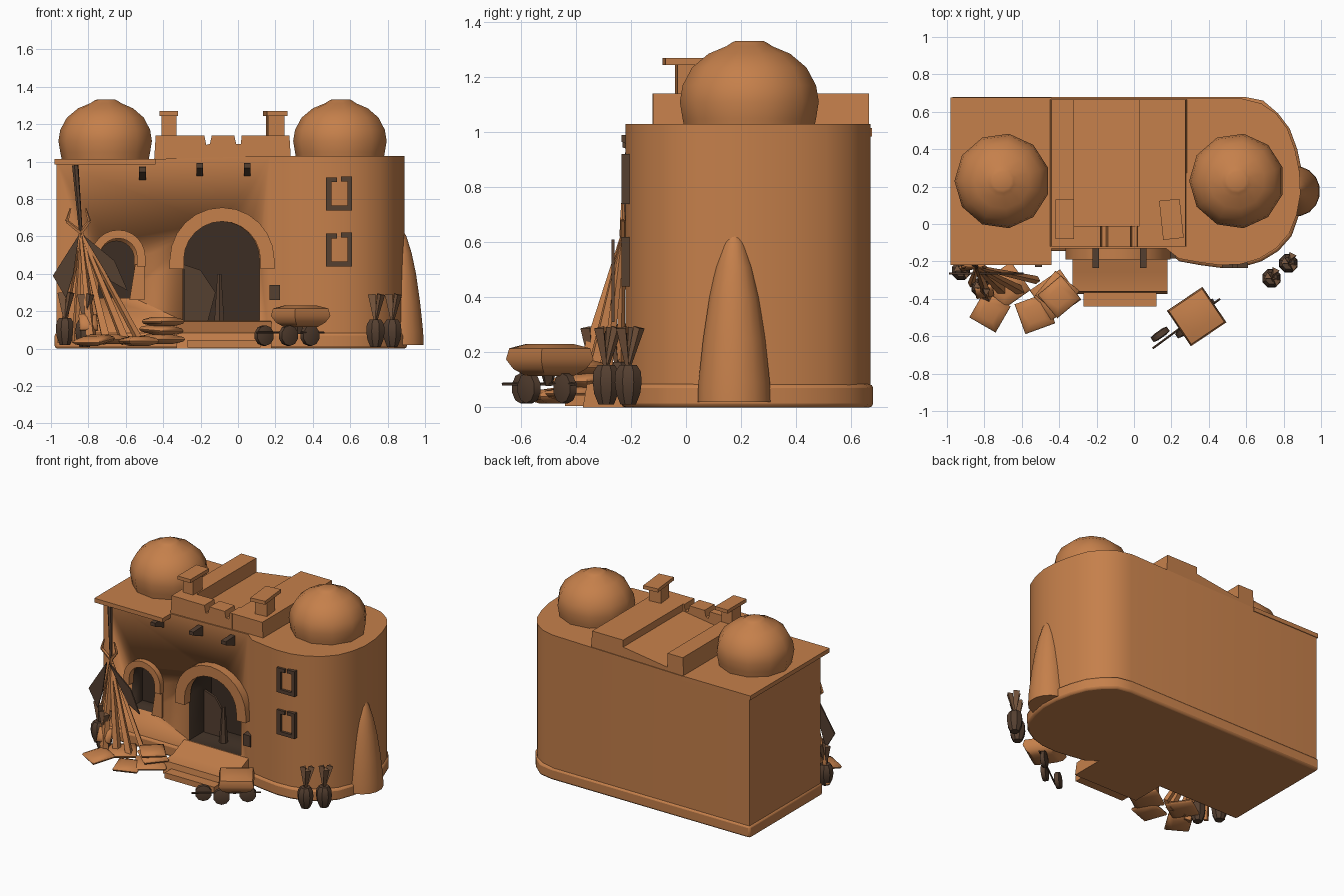
import bpy, bmesh, math
from mathutils import Vector, Matrix

if "Cube" in bpy.data.objects:
    bpy.data.objects.remove(bpy.data.objects["Cube"])

def material(name, rgb):
    m = bpy.data.materials.new(name)
    m.diffuse_color = (*rgb, 1)
    m.use_nodes = True
    m.node_tree.nodes["Principled BSDF"].inputs["Base Color"].default_value = m.diffuse_color
    return m

CLAY = material("clay", (0.56, 0.215, 0.07))
WOOD = material("dark wood", (0.09, 0.05, 0.03))
GLOOM = material("dark interior", (0.045, 0.027, 0.017))
CLOTH = material("dull cloth", (0.20, 0.10, 0.05))

def finish(name, bm, mat, angle=40):
    bmesh.ops.recalc_face_normals(bm, faces=bm.faces)
    me = bpy.data.meshes.new(name)
    bm.to_mesh(me)
    bm.free()
    me.materials.append(mat)
    ob = bpy.data.objects.new(name, me)
    bpy.context.collection.objects.link(ob)
    bpy.ops.object.select_all(action='DESELECT')
    ob.select_set(True)
    bpy.context.view_layer.objects.active = ob
    bpy.ops.object.shade_smooth_by_angle(angle=math.radians(angle))
    return ob

def box(name, lo, hi, mat, turn=0):
    lo, hi = Vector(lo), Vector(hi)
    bm = bmesh.new()
    bmesh.ops.create_cube(bm, size=1, matrix=Matrix.Translation((lo + hi) / 2)
                          @ Matrix.Rotation(math.radians(turn), 4, 'Z')
                          @ Matrix.Diagonal((*(hi - lo), 1)))
    return finish(name, bm, mat)

def prism(name, pts, a, b, axis, mat):
    """Extrude a 2D outline along z (x,y points), y (x,z points) or x (y,z points)."""
    put = {'z': lambda p, t: (p[0], p[1], t), 'y': lambda p, t: (p[0], t, p[1]),
           'x': lambda p, t: (t, p[0], p[1])}[axis]
    bm = bmesh.new()
    f = bm.faces.new([bm.verts.new(put(p, a)) for p in pts])
    ext = bmesh.ops.extrude_face_region(bm, geom=[f])['geom']
    move = Vector(put((0, 0), b)) - Vector(put((0, 0), a))
    bmesh.ops.translate(bm, vec=move, verts=[v for v in ext if isinstance(v, bmesh.types.BMVert)])
    return finish(name, bm, mat)

def lathe(name, prof, loc, n, mat, turn=0, tilt=0, scale=(1, 1, 1), angle=50):
    """Rings of (radius, height) around z, capped at both ends."""
    bm = bmesh.new()
    rings = [[bm.verts.new((r * math.cos(2 * math.pi * i / n), r * math.sin(2 * math.pi * i / n), z))
              for i in range(n)] for r, z in prof]
    for a, b in zip(rings, rings[1:]):
        for i in range(n):
            j = (i + 1) % n
            bm.faces.new((a[i], a[j], b[j], b[i]))
    bm.faces.new(rings[0])
    bm.faces.new(rings[-1])
    bm.transform(Matrix.Translation(loc) @ Matrix.Rotation(math.radians(turn), 4, 'Z')
                 @ Matrix.Rotation(math.radians(tilt), 4, 'X') @ Matrix.Diagonal((*scale, 1))
                 @ Matrix.Rotation(math.pi / n, 4, 'Z'))
    return finish(name, bm, mat, angle)

def rod(name, a, b, r1, r2, mat, n=4):
    a, b = Vector(a), Vector(b)
    bm = bmesh.new()
    bmesh.ops.create_cone(bm, cap_ends=True, segments=n, radius1=r1, radius2=r2, depth=(b - a).length,
                          matrix=Matrix.Translation((a + b) / 2)
                          @ (b - a).to_track_quat('Z', 'Y').to_matrix().to_4x4())
    return finish(name, bm, mat)

def arc(cx, cz, r, n=12):
    return [(cx + r * math.cos(math.pi * i / n), cz + r * math.sin(math.pi * i / n)) for i in range(n + 1)]

# Main walls: straight left block joined to the rounded tower
plan = [(-0.97, 0.67), (-0.97, -0.13), (0.17, -0.13), (0.24, -0.185), (0.35, -0.205), (0.46, -0.22),
        (0.57, -0.215), (0.67, -0.185), (0.76, -0.13), (0.83, -0.05), (0.87, 0.05), (0.89, 0.16),
        (0.885, 0.28), (0.86, 0.4), (0.82, 0.51), (0.76, 0.59), (0.68, 0.645), (0.58, 0.67)]
walls = prism("walls", plan, 0.02, 1.03, 'z', CLAY)
for v in walls.data.vertices:          # left roof sits slightly lower
    if v.co.z > 1 and v.co.x < -0.9:
        v.co.z = 1.0

# Flared plinth
plinth = prism("plinth", [(x * 1.015, y + 0.015 * (1 if y > 0.6 else -1 if y < 0 else 0)) for x, y in plan],
               0.0, 0.085, 'z', CLAY)
for v in plinth.data.vertices:
    v.co.x = max(v.co.x, -0.98)
    v.co.y = min(v.co.y, 0.68)
bev = plinth.modifiers.new("soft edge", 'BEVEL')
bev.width, bev.segments, bev.limit_method, bev.angle_limit = 0.015, 2, 'ANGLE', 1.0

# Door and window recesses
for nm, cx, cz, r, low, depth in (("door", -0.09, 0.475, 0.205, 0.15, 0.25),
                                  ("window", -0.65, 0.48, 0.095, 0.27, 0.12)):
    cut = prism(nm + "_cutter", [(cx - r, low), (cx + r, low)] + arc(cx, cz, r), -0.3, -0.13 + depth, 'y', GLOOM)
    cut.hide_render = True
    cut.hide_viewport = True
    cut.display_type = 'WIRE'
    b = walls.modifiers.new(nm, 'BOOLEAN')
    b.object, b.operation, b.solver = cut, 'DIFFERENCE', 'EXACT'
    b.material_mode = 'TRANSFER'

# Arched hoods over the openings
for nm, cx, cz, ro, ri, front in (("door_hood", -0.085, 0.475, 0.28, 0.205, -0.19),
                                  ("window_hood", -0.64, 0.49, 0.145, 0.1, -0.17)):
    prism(nm, [(cx + ro, cz - 0.05)] + arc(cx, cz, ro) + [(cx - ro, cz - 0.05), (cx - ri, cz - 0.05)]
          + arc(cx, cz, ri)[::-1] + [(cx + ri, cz - 0.05)], front, -0.12, 'y', CLAY)
prism("window_sill", [(-0.58, 0.26), (-0.5, 0.26), (-0.5, 0.45), (-0.55, 0.45)], -0.145, -0.12, 'y', CLAY)
rod("door_post", (-0.1, -0.02, 0.15), (-0.1, -0.02, 0.4), 0.03, 0.012, WOOD, 6)
prism("inner_door", [(-0.29, 0.15), (-0.16, 0.15), (-0.12, 0.3), (-0.2, 0.42), (-0.29, 0.45)], 0.03, 0.045, 'y', WOOD)

# Entrance landing and step
prism("landing", [(-0.1, 0), (-0.1, 0.15), (-0.15, 0.145), (-0.26, 0.095), (-0.36, 0.085), (-0.375, 0)],
      -0.33, 0.18, 'x', CLAY)
box("front_step", (-0.27, -0.44, 0.005), (0.12, -0.3, 0.045), CLAY)

# Left roof slab
box("roof_slab", (-0.98, -0.22, 0.985), (-0.44, 0.675, 1.015), CLAY)

# Raised centre roof with ridges and battlements
prism("centre_roof", [(-0.45, 0.98), (0.285, 0.98), (0.275, 1.14), (0.03, 1.14), (0.03, 1.09),
                      (-0.32, 1.04), (-0.32, 1.14), (-0.44, 1.14)], -0.12, 0.665, 'y', CLAY)
prism("parapet", [(-0.33, 1.0), (0.04, 1.0), (0.04, 1.14), (0.02, 1.14), (0.015, 1.095), (-0.01, 1.095),
                  (-0.02, 1.14), (-0.14, 1.14), (-0.15, 1.095), (-0.17, 1.09), (-0.18, 1.14), (-0.33, 1.14)],
      -0.122, -0.01, 'y', CLAY)

# Domes
dome = [(0.235, 1.0), (0.245, 1.05), (0.255, 1.11), (0.245, 1.17), (0.21, 1.235), (0.15, 1.285),
        (0.085, 1.312), (0.065, 1.325), (0.05, 1.332)]
for nm, x in (("left_dome", -0.705), ("right_dome", 0.55)):
    lathe(nm, dome, (x, 0.23, 0), 11, CLAY)

# Roof vents with flat caps
for nm, x, w, turn in (("left_vent", -0.37, 0.1, 0), ("right_vent", 0.2, 0.11, 6)):
    box(nm + "_stem", (x - w * 0.4, -0.035, 1.1), (x + w * 0.4, 0.07, 1.25), CLAY, turn)
    box(nm + "_cap", (x - w / 2, -0.08, 1.245), (x + w / 2, 0.13, 1.27), CLAY, turn)

# Leaning buttress: tapering half cone with a rounded top
lathe("buttress", [(1, 0.02), (0.98, 0.09), (0.85, 0.25), (0.68, 0.4), (0.5, 0.51), (0.28, 0.6), (0.06, 0.65)],
      (0.865, 0.175, 0), 16, CLAY, scale=(0.13, 0.135, 1))

# Roof beams
for x, y0, z in ((-0.51, -0.23, 0.935), (-0.205, -0.235, 0.955), (0.05, -0.235, 0.955)):
    prism("roof_beam", [(-0.1, z + 0.04), (y0, z + 0.035), (y0, z + 0.01), (-0.1, z - 0.045)],
          x - 0.018, x + 0.018, 'x', WOOD)

# Tower window frames: left post, sill, right post, arched head corners
for z in (0.74, 0.44):
    for x0, x1, z0, z1 in ((0.47, 0.5, 0.02, 0.17), (0.585, 0.61, 0, 0.18),
                           (0.47, 0.61, 0, 0.025), (0.55, 0.61, 0.155, 0.18), (0.47, 0.53, 0.15, 0.175)):
        box("tower_window_frame", (x0, -0.235, z + z0), (x1, -0.205, z + z1), WOOD)
box("door_panel", (0.168, -0.185, 0.26), (0.225, -0.13, 0.34), WOOD)

# Hanging awning: pole, hooks, strips fanned to the ground, dark cloth
apex = (-0.84, -0.23, 0.62)
rod("awning_pole", (-0.87, -0.2, 0.98), apex, 0.018, 0.01, WOOD, 6)
for s in (-1, 1):
    rod("hook_arm", apex, (-0.855 + s * 0.06, -0.23, 0.68), 0.012, 0.01, CLAY, 5)
    rod("hook_tip", (-0.855 + s * 0.06, -0.23, 0.68), (-0.855 + s * 0.04, -0.23, 0.75), 0.01, 0.005, CLAY, 5)
for x, y, r in ((-0.95, -0.24, 0.018), (-0.87, -0.32, 0.02), (-0.78, -0.4, 0.03),
                (-0.7, -0.36, 0.03), (-0.6, -0.36, 0.028), (-0.52, -0.3, 0.022)):
    rod("awning_strip", apex, (x, y, 0.03), 0.01, r, CLAY)
for pts in ([(-0.85, 0.61), (-0.99, 0.39), (-0.92, 0.27), (-0.88, 0.4)],
            [(-0.83, 0.61), (-0.66, 0.47), (-0.59, 0.31), (-0.68, 0.36)]):
    prism("awning_cloth", pts, -0.27, -0.26, 'y', WOOD)

# Cushions piled beneath
pad = [(0.5, -0.025), (0.92, -0.012), (1, 0), (0.92, 0.012), (0.5, 0.025)]
for x, y, z, r, turn, tilt in ((-0.77, -0.47, 0.045, 0.115, -30, 8), (-0.68, -0.33, 0.05, 0.13, 35, 0),
                               (-0.53, -0.48, 0.04, 0.12, 20, 0), (-0.42, -0.38, 0.05, 0.14, 35, 0),
                               (-0.41, -0.37, 0.1, 0.12, 50, 4), (-0.4, -0.39, 0.145, 0.115, 40, 0),
                               (-0.8, -0.36, 0.14, 0.07, 10, 60)):
    lathe("cushion", [(a * r, b) for a, b in pad], (x, y, z), 4, CLAY, turn, tilt)

# Pots with dry plants
pot = [(0.03, 0), (0.047, 0.04), (0.053, 0.08), (0.05, 0.12), (0.033, 0.145)]
for x, y, z in ((-0.925, -0.25, 0.02), (-0.82, -0.34, 0.01), (0.735, -0.29, 0.01), (0.825, -0.21, 0.01)):
    lathe("pot", pot, (x, y, z), 8, WOOD, angle=35)
    for dx, dy in ((-0.02, 0.01), (0.03, -0.02), (0.02, 0.04)):
        rod("dry_leaf", (x, y, z + 0.13), (x + dx, y + dy, z + 0.28), 0.008, 0.024, CLOTH, 3)

# Hand cart: tapered tray, axles, wheels, handle
lathe("cart_tray", [(0.09, 0.115), (0.135, 0.14), (0.162, 0.175), (0.15, 0.215), (0.09, 0.23)],
      (0.335, -0.495, 0), 4, CLAY, 34)
for x, y in ((0.14, -0.59), (0.27, -0.57), (0.385, -0.44)):
    lathe("cart_wheel", [(0.03, -0.02), (0.055, -0.014), (0.055, 0.014), (0.03, 0.02)],
          (x, y, 0.07), 10, WOOD, 35, 90)
rod("cart_axle", (0.1, -0.665, 0.085), (0.46, -0.4, 0.085), 0.006, 0.006, WOOD, 5)
rod("cart_leg", (0.32, -0.5, 0.08), (0.33, -0.5, 0.13), 0.015, 0.03, WOOD, 5)
